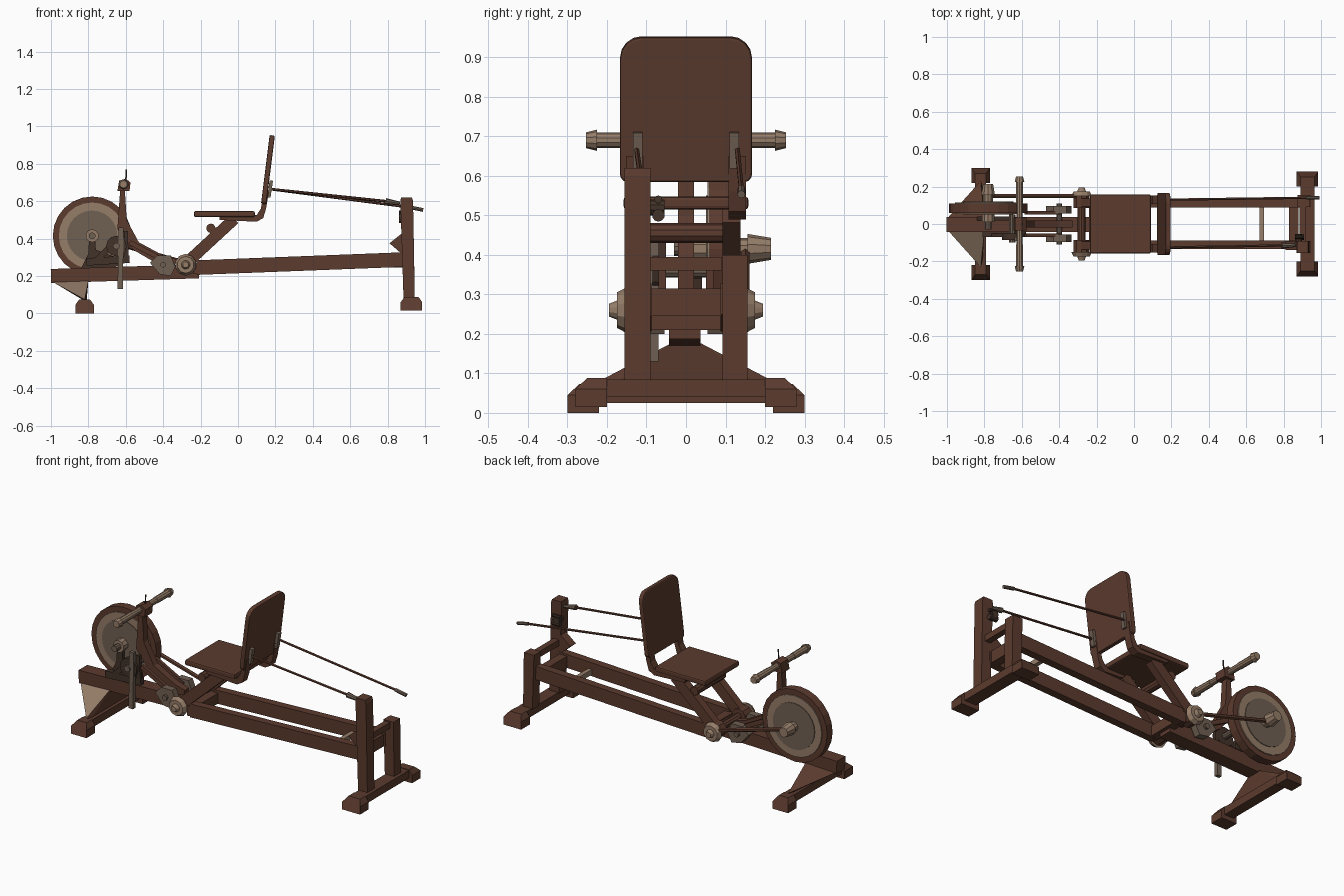
import bpy, bmesh, math
from mathutils import Vector


def material(name, rgb):
    m = bpy.data.materials.new(name)
    m.diffuse_color = (*rgb, 1)
    return m


BROWN = material("brown", (0.105, 0.043, 0.027))
TAN = material("tan", (0.30, 0.205, 0.14))
MID = material("grey brown", (0.16, 0.115, 0.085))
DARK = material("dark brown", (0.055, 0.032, 0.022))


def finish(bm, name, *mats):
    bmesh.ops.recalc_face_normals(bm, faces=bm.faces)
    me = bpy.data.meshes.new(name)
    bm.to_mesh(me)
    bm.free()
    ob = bpy.data.objects.new(name, me)
    bpy.context.collection.objects.link(ob)
    for m in mats:
        me.materials.append(m)
    return ob


def prism(name, pts, a, b, mat=BROWN, axis="y"):
    """Extrude an xz profile along y, or a yz profile along x."""
    bm = bmesh.new()
    put = (lambda p, t: (p[0], t, p[1])) if axis == "y" else (lambda p, t: (t, p[0], p[1]))
    va = [bm.verts.new(put(p, a)) for p in pts]
    vb = [bm.verts.new(put(p, b)) for p in pts]
    bm.faces.new(va)
    bm.faces.new(vb)
    n = len(pts)
    for i in range(n):
        j = (i + 1) % n
        bm.faces.new((va[i], va[j], vb[j], vb[i]))
    return finish(bm, name, mat)


def box(name, x0, x1, y0, y1, z0, z1, mat=BROWN):
    return prism(name, [(x0, z0), (x1, z0), (x1, z1), (x0, z1)], y0, y1, mat)


def beam(name, p, q, h, y, w, mat=BROWN):
    """Square bar in the xz plane, h thick, centred on y."""
    d = (Vector(q) - Vector(p)).normalized()
    n = Vector((-d.y, d.x)) * h / 2
    P, Q = Vector(p), Vector(q)
    return prism(name, [P - n, Q - n, Q + n, P + n], y - w / 2, y + w / 2, mat)


def rod(name, p, q, r1, r2=None, mat=TAN, sides=10):
    p, q = Vector(p), Vector(q)
    bm = bmesh.new()
    bmesh.ops.create_cone(bm, cap_ends=True, segments=sides, radius1=r1,
                          radius2=r1 if r2 is None else r2, depth=(q - p).length)
    ob = finish(bm, name, mat)
    ob.rotation_euler = (q - p).to_track_quat("Z", "Y").to_euler()
    ob.location = (p + q) / 2
    return ob


# Frame: front spine and the two rear rails
beam("front_spine", (-1.0, 0.20), (-0.21, 0.225), 0.075, -0.003, 0.08)
for s, side in ((-1, "near"), (1, "far")):
    beam("rail_" + side, (-0.22, 0.245), (0.89, 0.288), 0.078, s * 0.11, 0.045)
box("front_cross_bar", -0.24, -0.19, -0.13, 0.13, 0.21, 0.27)
box("rear_cross_bar", 0.83, 0.88, -0.09, 0.09, 0.245, 0.315)
box("middle_cross_bar", 0.67, 0.695, -0.09, 0.09, 0.25, 0.28, TAN)
prism("rear_wedge", [(0.885, 0.31), (0.885, 0.435), (0.81, 0.375)], -0.14, -0.09)
box("upper_cross_bar", 0.885, 0.92, -0.09, 0.09, 0.36, 0.395)

# Rear uprights
prism("tall_upright", [(0.885, 0.08), (0.945, 0.08), (0.936, 0.60), (0.93, 0.62),
                       (0.872, 0.62), (0.868, 0.60)], -0.155, -0.09)
prism("short_upright", [(0.885, 0.08), (0.945, 0.08), (0.94, 0.40), (0.875, 0.40)], 0.092, 0.155)
rod("rod_hook", (0.86, -0.07, 0.50), (0.91, -0.07, 0.50), 0.016, mat=DARK)
rod("rod_hook_upper", (0.86, -0.07, 0.54), (0.91, -0.07, 0.54), 0.01, mat=DARK)
rod("hook_pin", (0.88, -0.1, 0.52), (0.88, -0.055, 0.52), 0.02, mat=DARK)

# Feet with sloped end caps
for name, x0, x1, z, y in (("front", -0.87, -0.77, 0.0, 0.30), ("rear", 0.87, 0.985, 0.015, 0.28)):
    box(name + "_foot_bar", x0 + 0.02, x1 - 0.02, -y + 0.05, y - 0.05, z + 0.025, z + 0.07)
    for s, side in ((-1, "near"), (1, "far")):
        cap = [(x0, z), (x1, z), (x1, z + 0.045), (x1 - 0.02, z + 0.073),
               (x0 + 0.02, z + 0.073), (x0, z + 0.045)]
        ob = prism(name + "_foot_cap_" + side, cap, s * y, s * (y - 0.08))
        for v in ob.data.vertices:
            if v.co.z > z + 0.06 and abs(v.co.y) > y - 0.01:
                v.co.y -= s * 0.03

# Front gusset, tan on its near side
bm = bmesh.new()
for s in (-1, 1):
    for p in ((-0.99, 0.04, 0.168), (-0.80, 0.04, 0.175), (-0.82, 0.23, 0.075), (-0.81, 0.20, 0.06)):
        bm.verts.new((p[0], s * p[1], p[2]))
bmesh.ops.convex_hull(bm, input=bm.verts)
gusset = finish(bm, "front_gusset", BROWN, TAN)
for f in gusset.data.polygons:
    f.material_index = int(f.normal.y < -0.15 and f.normal.x < 0.3)

# Flywheel with rim, side discs and hub
WX, WZ = -0.78, 0.415
rod("flywheel_rim", (WX, 0.06, WZ), (WX, 0.11, WZ), 0.21, mat=BROWN, sides=24)
rod("flywheel_ring", (WX, 0.054, WZ), (WX, 0.116, WZ), 0.178, mat=TAN, sides=24)
rod("flywheel_disc", (WX, 0.05, WZ), (WX, 0.12, WZ), 0.135, mat=MID, sides=24)
rod("axle", (WX, -0.03, WZ), (WX, 0.19, WZ), 0.018, mat=MID)
rod("hub_near", (WX, 0.01, WZ), (WX, 0.05, WZ), 0.035, mat=TAN)
rod("hub_collar", (WX, 0.12, WZ), (WX, 0.16, WZ), 0.028, mat=TAN)
rod("hub_knob", (WX, 0.155, WZ), (WX, 0.215, WZ), 0.038, 0.028)
prism("axle_bracket", [(-0.84, 0.24), (-0.64, 0.25), (-0.65, 0.30), (-0.76, 0.34),
                       (-0.765, 0.43), (-0.795, 0.43), (-0.80, 0.32)], 0.02, 0.04, DARK)

# Steering post: curved strut rising from the spine to the handlebar
prism("handle_post", [(-0.63, 0.66), (-0.605, 0.66), (-0.595, 0.50), (-0.53, 0.38), (-0.40, 0.31),
                      (-0.33, 0.29), (-0.34, 0.25), (-0.44, 0.27), (-0.56, 0.34), (-0.645, 0.45)],
      -0.02, 0.02)
prism("handle_clamp", [(-0.645, 0.655), (-0.58, 0.655), (-0.575, 0.70), (-0.60, 0.72), (-0.635, 0.71)],
      -0.035, 0.035)
rod("handlebar", (-0.612, -0.2, 0.69), (-0.612, 0.2, 0.69), 0.017)
for s, side in ((-1, "near"), (1, "far")):
    rod("grip_" + side, (-0.612, s * 0.11, 0.69), (-0.612, s * 0.23, 0.69), 0.019, 0.02)
    rod("grip_end_" + side, (-0.612, s * 0.225, 0.69), (-0.612, s * 0.253, 0.69), 0.027, 0.02)
rod("handle_pin", (-0.60, 0, 0.70), (-0.597, 0, 0.77), 0.004, mat=DARK, sides=6)

# Crank, pedal levers and braces beside the spine
rod("crank_disc", (-0.65, -0.085, 0.36), (-0.65, -0.05, 0.36), 0.055, mat=DARK, sides=12)
rod("crank_pin", (-0.65, -0.10, 0.36), (-0.65, 0.05, 0.36), 0.018, mat=MID)
beam("crank_lever", (-0.63, 0.13), (-0.625, 0.46), 0.028, -0.08, 0.022, MID)
beam("crank_lever_rear", (-0.595, 0.27), (-0.60, 0.44), 0.022, -0.06, 0.02, DARK)
beam("crank_bracket", (-0.81, 0.275), (-0.58, 0.29), 0.04, -0.055, 0.03, DARK)
beam("crank_brace", (-0.76, 0.28), (-0.66, 0.38), 0.03, -0.06, 0.02, DARK)
for s, side in ((-1, "near"), (1, "far")):
    prism("pedal_plate_" + side, [(-0.47, 0.27), (-0.42, 0.21), (-0.36, 0.20), (-0.335, 0.25),
                                  (-0.36, 0.31), (-0.43, 0.31)], s * 0.055, s * 0.095, MID)
    beam("pedal_brace_" + side, (-0.58, 0.38), (-0.39, 0.28), 0.025, s * 0.06, 0.018)
rod("pedal_axle", (-0.40, -0.11, 0.26), (-0.40, 0.11, 0.26), 0.015, mat=MID)
rod("drive_link", (WX, 0.15, 0.41), (-0.28, 0.15, 0.27), 0.012, mat=BROWN, sides=6)

# Seat pivot, with cone caps on both ends
rod("pivot_axle", (-0.28, -0.15, 0.26), (-0.28, 0.15, 0.26), 0.022, mat=BROWN)
for s, side in ((-1, "near"), (1, "far")):
    rod("pivot_collar_" + side, (-0.28, s * 0.085, 0.26), (-0.28, s * 0.16, 0.26), 0.045, mat=BROWN)
    rod("pivot_cap_" + side, (-0.28, s * 0.15, 0.26), (-0.28, s * 0.175, 0.26), 0.058, 0.045)
    rod("pivot_knob_" + side, (-0.28, s * 0.17, 0.26), (-0.28, s * 0.195, 0.26), 0.026, 0.016)
    # Seat arms and the bent straps that carry the backrest
    beam("seat_arm_" + side, (-0.28, 0.265), (-0.02, 0.505), 0.062, s * 0.115, 0.045)
    prism("back_strap_" + side, [(-0.10, 0.50), (0.10, 0.49), (0.135, 0.51), (0.15, 0.56), (0.165, 0.65),
                                 (0.14, 0.65), (0.122, 0.56), (0.10, 0.525), (-0.10, 0.52)],
          s * 0.108, s * 0.152)
    # Plates on the back of the backrest
    beam("back_plate_" + side, (0.165, 0.62), (0.178, 0.71), 0.018, s * 0.122, 0.025, MID)
rod("seat_arm_tie", (-0.145, -0.13, 0.455), (-0.145, 0.13, 0.455), 0.025, mat=BROWN)

# Seat and rounded backrest
seat = box("seat", -0.235, 0.09, -0.158, 0.158, 0.515, 0.547)
bev = seat.modifiers.new("round", "BEVEL")
bev.width, bev.segments = 0.008, 2

outline = []
for cy, cz, a0, r in ((0.147, 0.02, -90, 0.02), (0.112, 0.315, 0, 0.055),
                      (-0.112, 0.315, 90, 0.055), (-0.147, 0.02, 180, 0.02)):
    for k in range(5):
        a = math.radians(a0 + 22.5 * k)
        outline.append((cy + r * math.cos(a), cz + r * math.sin(a)))
back = prism("backrest", outline, -0.014, 0.014, axis="x")
back.location = (0.137, 0, 0.585)
back.rotation_euler = (0, 0.125, 0)
bev = back.modifiers.new("round", "BEVEL")
bev.width, bev.segments = 0.006, 2

# Pull rods from the backrest to the rear
for side, p, q, g in (("near", (0.17, -0.125, 0.665), (0.79, -0.115, 0.60), (0.865, -0.113, 0.588)),
                      ("far", (0.17, 0.13, 0.665), (0.92, 0.14, 0.567), (0.99, 0.14, 0.553))):
    rod("pull_rod_" + side, p, q, 0.007, mat=BROWN, sides=6)
    rod("pull_grip_" + side, q, g, 0.016 if side == "near" else 0.01, 0.01, mat=MID, sides=8)
